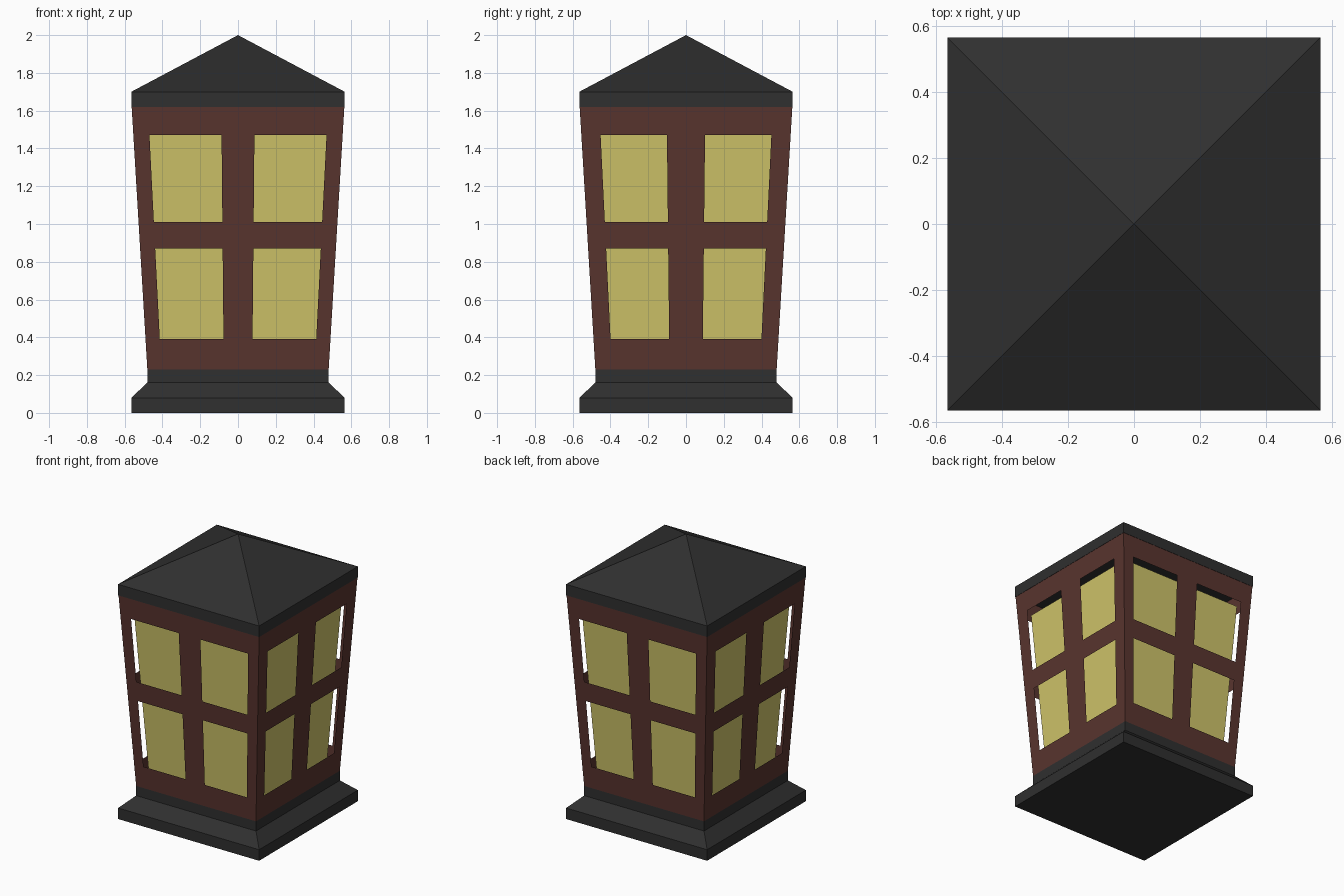
import bpy, bmesh, math

if "Cube" in bpy.data.objects:
    bpy.data.objects.remove(bpy.data.objects["Cube"])

def material(name, rgb):
    m = bpy.data.materials.new(name)
    m.diffuse_color = (*rgb, 1)
    m.use_nodes = True
    m.node_tree.nodes["Principled BSDF"].inputs["Base Color"].default_value = m.diffuse_color
    return m

DARK = material("charcoal metal", (0.029, 0.029, 0.029))
BROWN = material("red brown frame", (0.100, 0.035, 0.028))
YELLOW = material("yellow glass", (0.62, 0.55, 0.142))

def finish(bm, name, mat):
    me = bpy.data.meshes.new(name)
    bm.to_mesh(me)
    bm.free()
    me.materials.append(mat)
    ob = bpy.data.objects.new(name, me)
    bpy.context.collection.objects.link(ob)
    return ob

def square_stack(name, levels, mat, apex=None):
    """Stacked square sections given as (half width, z), closed flat or to a point."""
    bm = bmesh.new()
    rings = [[bm.verts.new((sx * h, sy * h, z))
              for sx, sy in ((-1, -1), (1, -1), (1, 1), (-1, 1))] for h, z in levels]
    bm.faces.new(rings[0][::-1])
    for a, b in zip(rings, rings[1:]):
        for i in range(4):
            j = (i + 1) % 4
            bm.faces.new((a[i], a[j], b[j], b[i]))
    top = rings[-1]
    if apex is None:
        bm.faces.new(top)
    else:
        tip = bm.verts.new((0, 0, apex))
        for i in range(4):
            bm.faces.new((top[i], top[(i + 1) % 4], tip))
    return finish(bm, name, mat)

Z0, Z1, H0, H1 = 0.23, 1.62, 0.48, 0.563

def half(z):
    return H0 + (H1 - H0) * (z - Z0) / (Z1 - Z0)

# Stepped base and pyramid roof
square_stack("base", [(0.565, 0), (0.565, 0.08), (0.48, 0.16), (0.48, Z0)], DARK)
square_stack("roof", [(0.565, Z1), (0.565, 1.70)], DARK, apex=2.0)

# Inner glass, set back behind the frame
INSET = 0.065
square_stack("glass", [(half(Z0) - INSET, Z0), (half(1.472) - INSET, 1.472)], YELLOW)

# Thin flared window frame: a grid per side with four cells left open
rows = [Z0, 0.39, 0.87, 1.01, 1.47, Z1]
bm = bmesh.new()
for side in range(4):
    outer, inner = ((0.846, 0.157), (0.816, 0.182))[side % 2]
    cols = [-1, -outer, -inner, inner, outer, 1]
    c, s = round(math.cos(side * math.pi / 2)), round(math.sin(side * math.pi / 2))
    grid = []
    for z in rows:
        h = half(z)
        grid.append([bm.verts.new((c * f * h + s * h, s * f * h - c * h, z)) for f in cols])
    for r in range(5):
        for k in range(5):
            if r in (1, 3) and k in (1, 3):
                continue
            bm.faces.new((grid[r][k], grid[r][k + 1], grid[r + 1][k + 1], grid[r + 1][k]))
bmesh.ops.remove_doubles(bm, verts=bm.verts, dist=0.0001)
finish(bm, "window_frame", BROWN)
